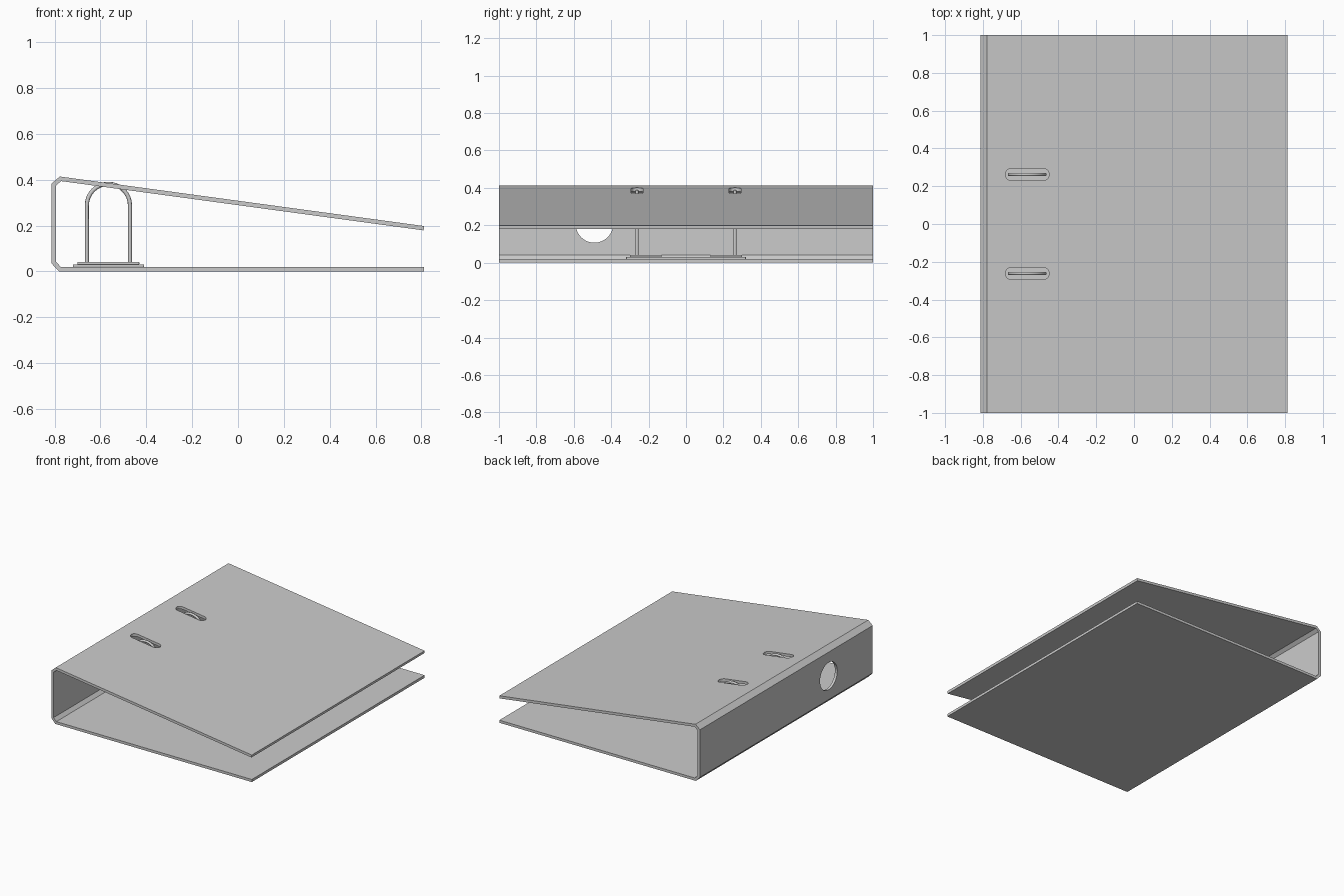
import bpy, bmesh, math
from mathutils import Vector

if "Cube" in bpy.data.objects:
    bpy.data.objects.remove(bpy.data.objects["Cube"])

T = 0.019          # board thickness
RING_X = -0.565    # centre of the ring mechanism
RING_Y = 0.262


def prism(name, pts, direction):
    """Extrude a closed loop of 3D points along a vector."""
    bm = bmesh.new()
    face = bm.faces.new([bm.verts.new(p) for p in pts])
    ext = bmesh.ops.extrude_face_region(bm, geom=[face])
    bmesh.ops.translate(bm, vec=Vector(direction),
                        verts=[v for v in ext["geom"] if isinstance(v, bmesh.types.BMVert)])
    bmesh.ops.recalc_face_normals(bm, faces=bm.faces[:])
    mesh = bpy.data.meshes.new(name)
    bm.to_mesh(mesh)
    bm.free()
    ob = bpy.data.objects.new(name, mesh)
    bpy.context.collection.objects.link(ob)
    return ob


def cut(target, cutter):
    mod = target.modifiers.new("hole", 'BOOLEAN')
    mod.operation, mod.solver, mod.object = 'DIFFERENCE', 'EXACT', cutter
    bpy.context.view_layer.objects.active = target
    bpy.ops.object.modifier_apply(modifier=mod.name)
    bpy.data.objects.remove(cutter)


def offset_path(path, d):
    """Mitred offset of an open 2D path, to its left side."""
    pts = [Vector(p) for p in path]
    normals = [Vector((a.y - b.y, b.x - a.x)).normalized() for a, b in zip(pts, pts[1:])]
    out = []
    for i, p in enumerate(pts):
        n0, n1 = normals[max(i - 1, 0)], normals[min(i, len(normals) - 1)]
        out.append(p + (n0 + n1) * d / (1 + n0.dot(n1)))
    return out


def box(name, x0, x1, y0, y1, z0, z1, bevel):
    ob = prism(name, [(x0, y0, z0), (x1, y0, z0), (x1, y1, z0), (x0, y1, z0)], (0, 0, z1 - z0))
    mod = ob.modifiers.new("bevel", 'BEVEL')
    mod.width, mod.segments = bevel, 2
    return ob


# Folded cover: bottom board, chamfered spine, sloping top board
outer = [(0.812, 0.198), (-0.777, 0.414), (-0.813, 0.383),
         (-0.813, 0.035), (-0.78, 0), (0.812, 0)]
loop = [Vector(p) for p in outer] + offset_path(outer, T)[::-1]
cover = prism("folder_cover", [(p.x, -1, p.y) for p in loop], (0, 2, 0))

# Finger hole in the spine
circle = [(-0.9, -0.49 + 0.1 * math.cos(i * math.tau / 48),
           0.207 + 0.1 * math.sin(i * math.tau / 48)) for i in range(48)]
cut(cover, prism("finger_hole_cutter", circle, (0.2, 0, 0)))

# Ring slots in the top board
for s in (-1, 1):
    slot = []
    for side in (1, -1):
        for i in range(13):
            a = math.pi * (i / 12 - 0.5)
            slot.append((RING_X + side * (0.084 + 0.032 * math.cos(a)),
                         s * RING_Y + side * 0.032 * math.sin(a), 0.3))
    cut(cover, prism("slot_cutter", slot, (0, 0, 0.2)))

# Base plate of the mechanism
box("base_plate", RING_X - 0.155, RING_X + 0.155, -0.32, 0.32, T - 0.001, 0.031, 0.003)

for s, label in ((-1, "front"), (1, "back")):
    # Raised pad under each ring
    y0, y1 = sorted((s * 0.13, s * 0.30))
    box(label + "_ring_pad", RING_X - 0.135, RING_X + 0.135, y0, y1, 0.029, 0.042, 0.004)

    # Arched wire ring
    r, z = 0.094, 0.288
    path = [(RING_X + r, 0.035)]
    path += [(RING_X + r * math.cos(i * math.pi / 16), z + r * math.sin(i * math.pi / 16))
             for i in range(17)]
    path += [(RING_X - r, 0.035)]
    curve = bpy.data.curves.new(label + "_ring", 'CURVE')
    curve.dimensions = '3D'
    curve.bevel_depth, curve.bevel_resolution, curve.use_fill_caps = 0.009, 2, True
    spline = curve.splines.new('POLY')
    spline.points.add(len(path) - 1)
    for p, (x, h) in zip(spline.points, path):
        p.co = (x, s * RING_Y, h, 1)
    bpy.context.collection.objects.link(bpy.data.objects.new(label + "_ring", curve))
